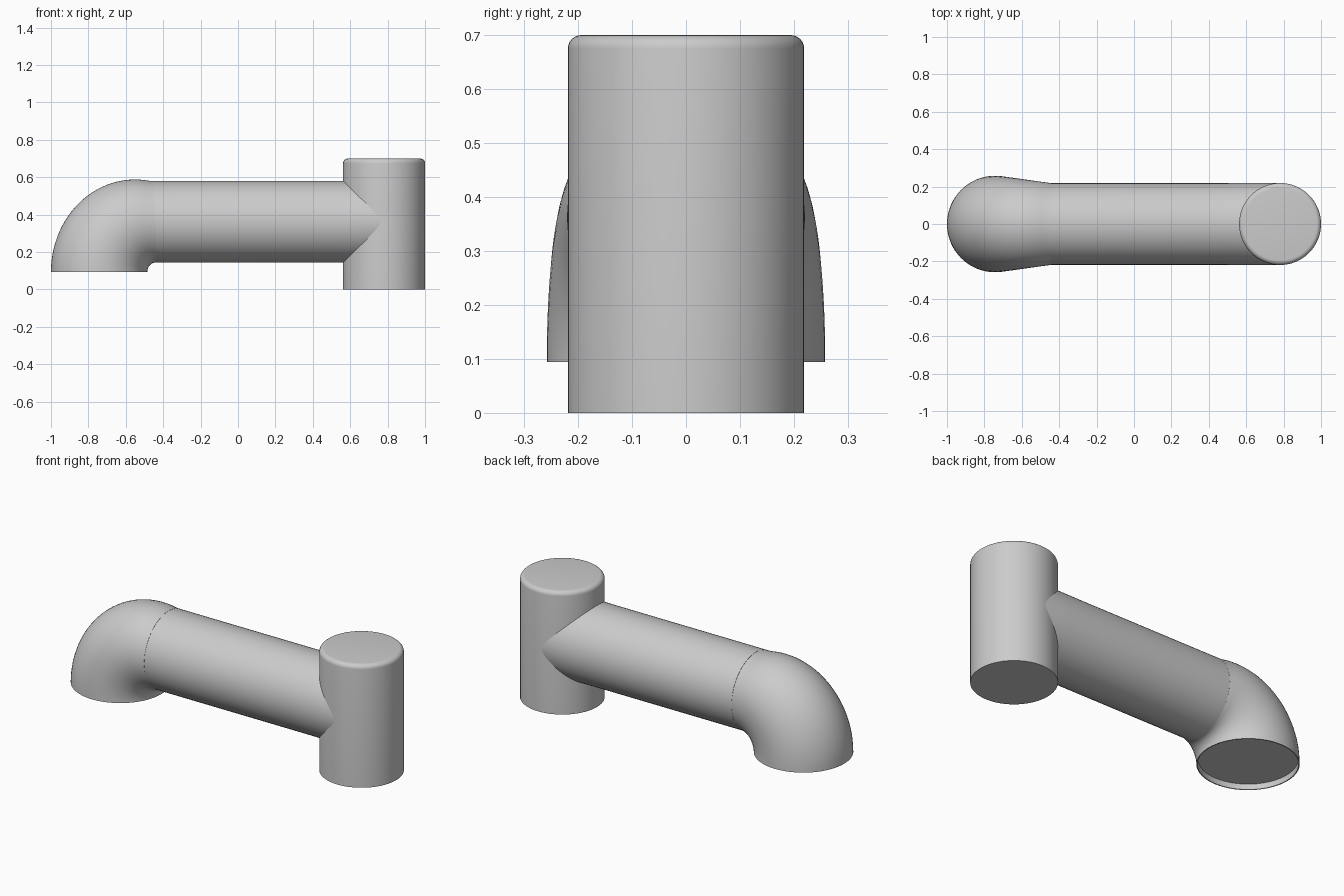
import bpy, bmesh
from math import cos, sin, pi, radians
from mathutils import Vector

cube = bpy.data.objects.get("Cube")
if cube:
    bpy.data.objects.remove(cube, do_unlink=True)

SIDES = 64
RADIUS = 0.219
AXIS_Z = 0.362

grey = bpy.data.materials.new("light grey")
grey.use_nodes = True
colour = (0.6, 0.6, 0.6, 1)
grey.diffuse_color = colour
grey.node_tree.nodes["Principled BSDF"].inputs["Base Color"].default_value = colour


def ring(centre, half_a, half_b):
    """Ellipse of points spanned by two half-axis vectors."""
    return [centre + half_a * cos(2 * pi * i / SIDES) + half_b * sin(2 * pi * i / SIDES)
            for i in range(SIDES)]


def loft(name, rings, cap_start=False, cap_end=False):
    """Skin a list of rings into a smooth-shaded object."""
    bm = bmesh.new()
    loops = [[bm.verts.new(p) for p in r] for r in rings]
    for a, b in zip(loops, loops[1:]):
        for i in range(SIDES):
            j = (i + 1) % SIDES
            bm.faces.new((a[i], a[j], b[j], b[i]))
    if cap_start:
        bm.faces.new(loops[0])
    if cap_end:
        bm.faces.new(loops[-1])
    bmesh.ops.recalc_face_normals(bm, faces=bm.faces)
    mesh = bpy.data.meshes.new(name)
    bm.to_mesh(mesh)
    bm.free()
    mesh.materials.append(grey)
    obj = bpy.data.objects.new(name, mesh)
    bpy.context.collection.objects.link(obj)
    bpy.ops.object.select_all(action='DESELECT')
    obj.select_set(True)
    bpy.context.view_layer.objects.active = obj
    bpy.ops.object.shade_smooth_by_angle(angle=radians(35))
    return obj


X, Y, Z = Vector((1, 0, 0)), Vector((0, 1, 0)), Vector((0, 0, 1))

# Upright post with a rounded top edge
fillet = 0.025
profile = [(RADIUS, 0)] + [
    (RADIUS - fillet * (1 - cos(a)), 0.70 - fillet * (1 - sin(a)))
    for a in (pi / 2 * k / 6 for k in range(7))]
loft("upright_post", [ring(Vector((0.781, 0, z)), X * r, Y * r) for r, z in profile],
     cap_start=True, cap_end=True)

# Horizontal tube, a hair wider where it meets the post
stations = [(-0.44, 0.218), (0.49, 0.218), (0.60, 0.2205), (0.68, 0.2200), (0.76, 0.2180)]
loft("horizontal_tube",
     [ring(Vector((x, 0, AXIS_Z)), Z * 0.218, Y * w) for x, w in stations],
     cap_start=True, cap_end=True)

# Flared elbow: rings span an outer and an inner bend curve
STEPS = 28
elbow = []
for k in range(STEPS + 1):
    t = k / STEPS
    a = radians(76 + 104 * t)
    outer = Vector((-0.55 + 0.45 * cos(a), 0, max(0.58, 0.094 + 0.494 * sin(a))
                    if t < 0.1 else 0.094 + 0.494 * sin(a)))
    b = pi / 2 * (1 + t)
    inner = Vector((-0.44 + 0.045 * cos(b), 0, 0.094 + 0.05 * sin(b)))
    width = 0.218 + 0.04 * sin(t * pi / 2)
    elbow.append(ring((outer + inner) / 2, (outer - inner) / 2, Y * width))

# Thin lip and recessed plate closing the elbow mouth
mouth = Vector((-0.7425, 0, 0.094))
for r, lift in ((0.252, 0), (0.250, 0.03)):
    elbow.append(ring(mouth + Z * lift, -X * r, Y * r))
loft("flared_elbow", elbow, cap_start=True, cap_end=True)
